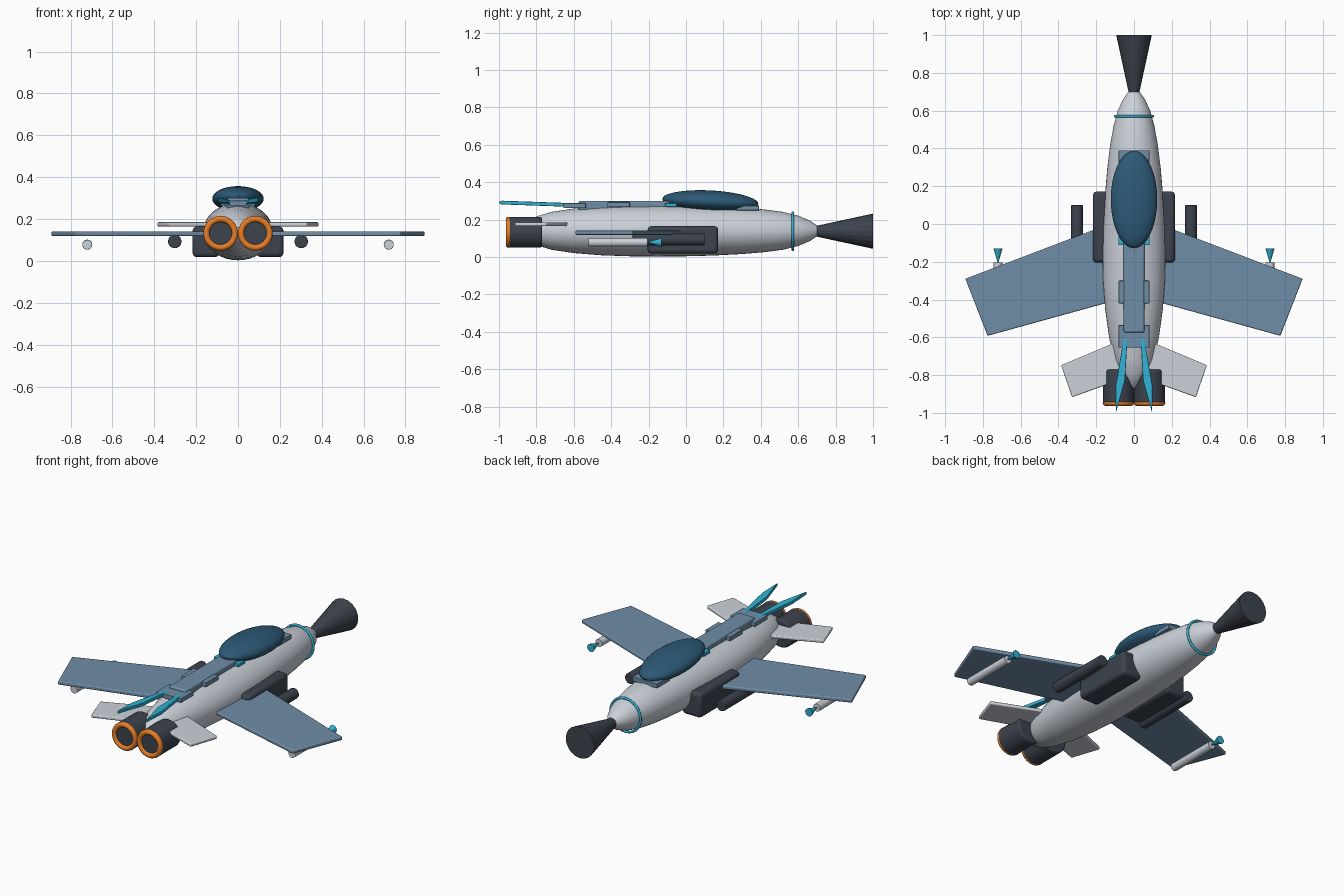
import bpy, bmesh, math
from mathutils import Matrix

if "Cube" in bpy.data.objects:
    bpy.data.objects.remove(bpy.data.objects["Cube"])

def mat(name, r, g, b):
    m = bpy.data.materials.new(name)
    m.diffuse_color = (r, g, b, 1)
    m.use_nodes = True
    m.node_tree.nodes["Principled BSDF"].inputs["Base Color"].default_value = m.diffuse_color
    return m

HULL = mat("light_grey", 0.60, 0.64, 0.70)
DARK = mat("dark_grey", 0.045, 0.055, 0.075)
BLUE = mat("steel_blue", 0.16, 0.27, 0.39)
GLASS = mat("canopy_blue", 0.025, 0.10, 0.18)
CYAN = mat("cyan", 0.03, 0.45, 0.65)
ORANGE = mat("orange", 0.80, 0.21, 0.02)

def finish(name, material, bevel=0, smooth=True):
    o = bpy.context.object
    o.name = name
    o.data.materials.append(material)
    bpy.ops.object.transform_apply(location=False, rotation=True, scale=True)
    if bevel:
        b = o.modifiers.new("bevel", 'BEVEL')
        b.width, b.segments = bevel, 3
    if smooth:
        bpy.ops.object.shade_smooth_by_angle(angle=math.radians(35))
    return o

def box(name, material, lo, hi, bevel):
    bpy.ops.mesh.primitive_cube_add(size=1, location=[(a + b) / 2 for a, b in zip(lo, hi)])
    bpy.context.object.scale = [b - a for a, b in zip(lo, hi)]
    return finish(name, material, bevel)

def cone(name, material, x, z, y0, y1, r0, r1, sides=32, bevel=0, smooth=True):
    # round part along y, radius r0 at y0 and r1 at y1
    bpy.ops.mesh.primitive_cone_add(vertices=sides, radius1=r0, radius2=r1, depth=y1 - y0,
                                    location=(x, (y0 + y1) / 2, z), rotation=(-math.pi / 2, 0, 0))
    return finish(name, material, bevel, smooth)

def ring(name, material, x, y, z, major, minor):
    bpy.ops.mesh.primitive_torus_add(major_radius=major, minor_radius=minor, major_segments=48,
                                     minor_segments=12, location=(x, y, z),
                                     rotation=(math.pi / 2, 0, 0))
    return finish(name, material)

def add_mesh(name, bm, material, bevel=0):
    bmesh.ops.recalc_face_normals(bm, faces=bm.faces)
    me = bpy.data.meshes.new(name)
    bm.to_mesh(me)
    bm.free()
    o = bpy.data.objects.new(name, me)
    bpy.context.collection.objects.link(o)
    bpy.context.view_layer.objects.active = o
    bpy.ops.object.select_all(action='DESELECT')
    o.select_set(True)
    return finish(name, material, bevel)

def plate(name, material, outline, z, t, side, bevel=0.006, slope=0, y_ref=0):
    # flat outline extruded upward, optionally rising toward the rear
    bm = bmesh.new()
    f = bm.faces.new([bm.verts.new((x * side, y, z - t / 2 + slope * (y_ref - y)))
                      for x, y in outline])
    ext = bmesh.ops.extrude_face_region(bm, geom=[f])
    for v in ext["geom"]:
        if isinstance(v, bmesh.types.BMVert):
            v.co.z += t
    return add_mesh(name, bm, material, bevel)

# Fuselage: elliptical sections (y, half width, half height)
sections = [(-0.87, 0.012, 0.02), (-0.85, 0.04, 0.045), (-0.80, 0.075, 0.077), (-0.72, 0.105, 0.101),
            (-0.6, 0.132, 0.119), (-0.45, 0.153, 0.131), (-0.3, 0.164, 0.136),
            (-0.15, 0.167, 0.137), (0.0, 0.163, 0.136), (0.15, 0.154, 0.132),
            (0.3, 0.141, 0.124), (0.42, 0.126, 0.114), (0.52, 0.108, 0.101),
            (0.6, 0.086, 0.081), (0.66, 0.058, 0.056), (0.70, 0.03, 0.03)]
bm = bmesh.new()
N = 40
loops = [[bm.verts.new((w * math.cos(2 * math.pi * i / N), y, 0.14 + h * math.sin(2 * math.pi * i / N)))
          for i in range(N)] for y, w, h in sections]
for a, b in zip(loops, loops[1:]):
    for i in range(N):
        bm.faces.new((a[i], a[(i + 1) % N], b[(i + 1) % N], b[i]))
bm.faces.new(loops[0])
bm.faces.new(loops[-1])
add_mesh("fuselage", bm, HULL)

# Flared nose and nose ring
cone("nose_flare", DARK, 0, 0.138, 0.69, 1.0, 0.027, 0.094, sides=20, smooth=False)
ring("nose_ring", CYAN, 0, 0.57, 0.138, 0.099, 0.007)

# Canopy
bpy.ops.mesh.primitive_uv_sphere_add(segments=40, ring_count=20, location=(0, 0.13, 0.297),
                                     rotation=(math.radians(-3), 0, 0))
bpy.context.object.scale = (0.123, 0.257, 0.059)
finish("canopy", GLASS)

# Spine and its cross panels
box("spine", BLUE, (-0.055, -0.575, 0.25), (0.055, 0.0, 0.30), 0.01)
for i, (y0, y1, z) in enumerate([(-0.655, -0.535, 0.275), (-0.42, -0.30, 0.28), (0.27, 0.39, 0.262)]):
    box(f"spine_panel_{i}", BLUE, (-0.082, y0, z - 0.013), (0.082, y1, z + 0.013), 0.003)
box("spine_band", CYAN, (-0.083, -0.112, 0.27), (0.083, -0.05, 0.288), 0.003)

wing = [(0.08, 0.02), (0.893, -0.29), (0.775, -0.592), (0.08, -0.40)]
tail = [(0.03, -0.598), (0.386, -0.748), (0.328, -0.917), (0.03, -0.81)]
fin = [(0.033, -0.58), (0.05, -0.58), (0.098, -0.86), (0.096, -1.0), (0.048, -0.83)]

for s, side in ((-1, "left"), (1, "right")):
    # Flying surfaces
    plate(f"wing_{side}", BLUE, wing, 0.13, 0.022, s)
    plate(f"tailplane_{side}", HULL, tail, 0.175, 0.02, s)
    plate(f"tail_blade_{side}", CYAN, fin, 0.277, 0.02, s, 0.003, 0.035, -0.58)
    # Intake box and under-wing pod
    xs = sorted((s * 0.09, s * 0.217))
    box(f"intake_{side}", DARK, (xs[0], -0.205, 0.018), (xs[1], 0.172, 0.165), 0.02)
    cone(f"pod_{side}", DARK, s * 0.302, 0.093, -0.285, 0.10, 0.032, 0.032, bevel=0.004)
    # Wing tip tube with flared tip
    cone(f"wing_tube_{side}", HULL, s * 0.72, 0.078, -0.52, -0.205, 0.023, 0.023, sides=24)
    cone(f"tube_tip_{side}", CYAN, s * 0.72, 0.078, -0.205, -0.13, 0.002, 0.024, sides=16)
    # Engine nozzle with glowing rim
    cone(f"engine_{side}", DARK, s * 0.083, 0.132, -0.95, -0.77, 0.082, 0.082, sides=40, bevel=0.01)
    ring(f"engine_rim_{side}", ORANGE, s * 0.083, -0.948, 0.132, 0.068, 0.015)
